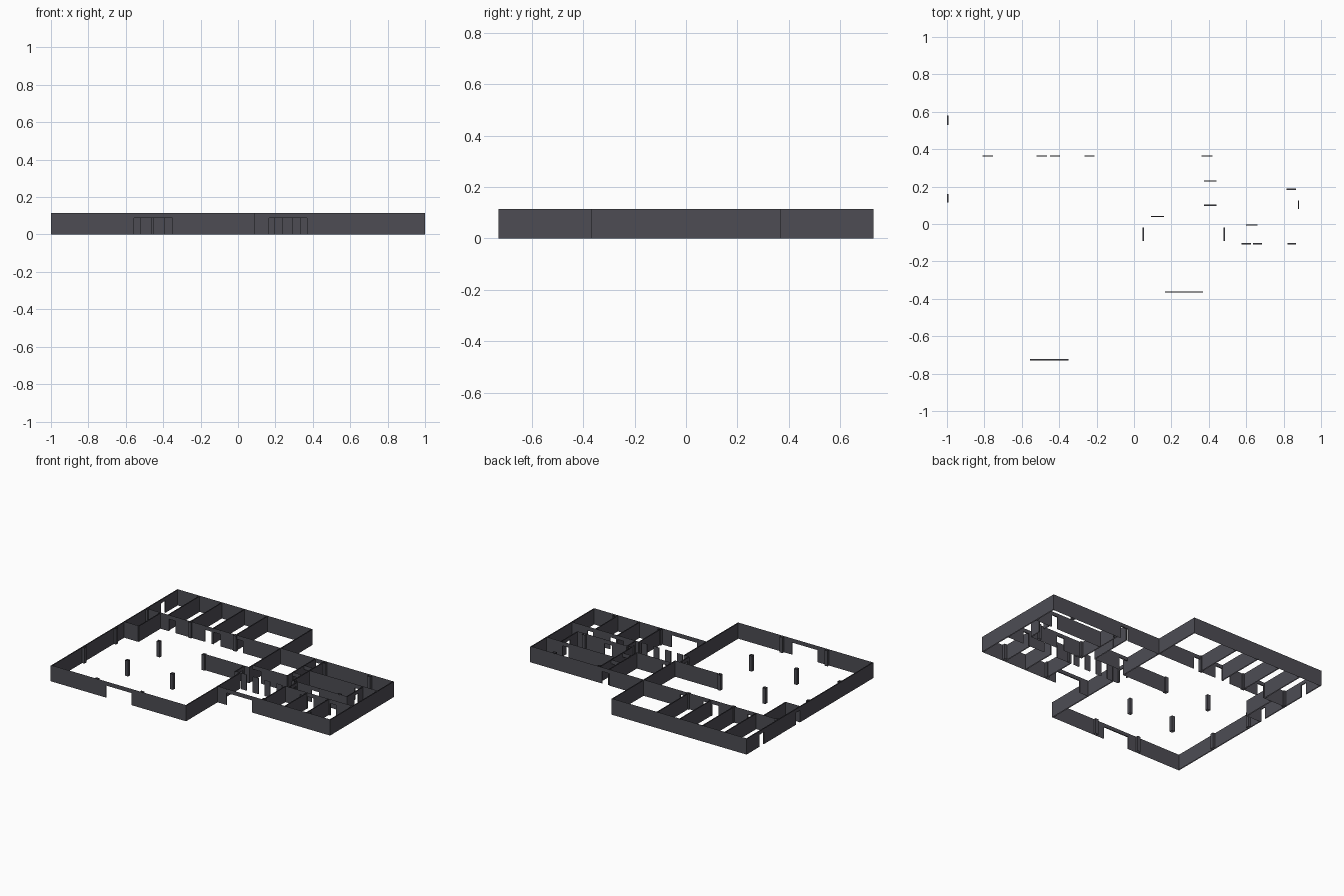
import bpy, bmesh

if "Cube" in bpy.data.objects:
    bpy.data.objects.remove(bpy.data.objects["Cube"])

H, HEAD, T = 0.114, 0.088, 0.007   # wall height, door head height, wall thickness

mat = bpy.data.materials.new("dark_grey")
mat.diffuse_color = (0.075, 0.073, 0.088, 1)
mat.use_nodes = True
mat.node_tree.nodes["Principled BSDF"].inputs["Base Color"].default_value = mat.diffuse_color


def finish(bm, name):
    me = bpy.data.meshes.new(name)
    bm.to_mesh(me)
    bm.free()
    me.materials.append(mat)
    bpy.context.collection.objects.link(bpy.data.objects.new(name, me))


def tube(bm, x0, x1, y0, y1, z0, z1, under=False):
    """Box with open top; the bottom is closed only for door heads."""
    c = [(x0, y0), (x1, y0), (x1, y1), (x0, y1)]
    lo = [bm.verts.new((x, y, z0)) for x, y in c]
    hi = [bm.verts.new((x, y, z1)) for x, y in c]
    for i in range(4):
        j = (i + 1) % 4
        bm.faces.new((lo[i], lo[j], hi[j], hi[i]))
    if under:
        bm.faces.new(lo[::-1])


def wall(bm, axis, c, a, b, doors=()):
    """Wall along an axis at constant c, from a to b, with door openings."""
    def piece(s, e, z0, z1, under=False):
        if axis == 'x':
            tube(bm, s, e, c - T / 2, c + T / 2, z0, z1, under)
        else:
            tube(bm, c - T / 2, c + T / 2, s, e, z0, z1, under)
    pos = a
    for d0, d1 in doors:
        if d0 > pos:
            piece(pos, d0, 0, H)
        piece(d0, d1, HEAD, H, True)
        pos = d1
    if b > pos:
        piece(pos, b, 0, H)


def build(name, walls):
    bm = bmesh.new()
    for w in walls:
        wall(bm, *w)
    finish(bm, name)


# outer walls
E, N, R, M = 0.9965, 0.7265, 0.0885, 0.3635
build("outer_walls", [
    ('y', -E, -0.73, 0.73, [(0.115, 0.16), (0.53, 0.58)]),
    ('x', -N, -1, 0.092, [(-0.555, -0.35)]),
    ('x', N, -1, 0.092),
    ('y', R, -0.73, -0.105), ('y', R, 0, 0.73),
    ('x', -M, 0.09, 1, [(0.165, 0.37)]),
    ('x', M, 0.09, 1, [(0.36, 0.42)]),
    ('y', E, -0.367, 0.367),
])

# back wing rooms
build("back_wing_walls", [
    ('x', M, -1, 0.09, [(-0.81, -0.755), (-0.52, -0.465),
                        (-0.45, -0.395), (-0.265, -0.21)]),
] + [('y', x, M, 0.73) for x in (-0.82, -0.64, -0.457, -0.273)])

# hall screen wall and side vestibule
build("hall_walls", [
    ('x', 0.0, -0.27, 0.09),
    ('x', 0.11, -1, -0.88),
    ('y', -0.88, 0.11, M),
])

# right wing corridor and rooms
build("right_wing_walls", [
    ('y', 0.05, -0.105, 0.0, [(-0.09, -0.02)]),
    ('x', -0.105, 0.05, 0.09),
    ('y', 0.482, -0.105, 0.0, [(-0.09, -0.02)]),
    ('x', 0.04, 0.09, 0.37, [(0.09, 0.16)]),
    ('y', 0.37, 0.04, M),
    ('y', 0.445, 0.0, M),
    ('x', 0.1, 0.37, 0.445, [(0.375, 0.44)]),
    ('x', 0.23, 0.37, 0.445, [(0.375, 0.44)]),
    ('x', -0.005, 0.445, 0.88, [(0.6, 0.66)]),
    ('x', 0.185, 0.445, 1, [(0.815, 0.865)]),
    ('y', 0.88, -0.005, 0.185, [(0.08, 0.125)]),
    ('x', -0.105, 0.454, 1, [(0.575, 0.625), (0.635, 0.685), (0.82, 0.865)]),
] + [('y', x, -M, -0.105) for x in (0.454, 0.63, 0.805)]
  + [('x', -0.105, x, x + 0.045) for x in (0.1, 0.195, 0.29, 0.385)])

# square columns on the structural grid
bm = bmesh.new()
S = 0.012
GX = (-0.636, -0.273)
spots = [(x, y) for x in GX for y in (-0.718, -0.365, 0, 0.363)]
spots += [(-0.988, y) for y in (-0.365, 0, 0.363)]
spots += [(0.454, y) for y in (-0.35, 0, 0.35)] + [(0.818, y) for y in (-0.35, 0, 0.35)]
for x, y in spots:
    tube(bm, x - S, x + S, y - S, y + S, 0, H)
finish(bm, "columns")
